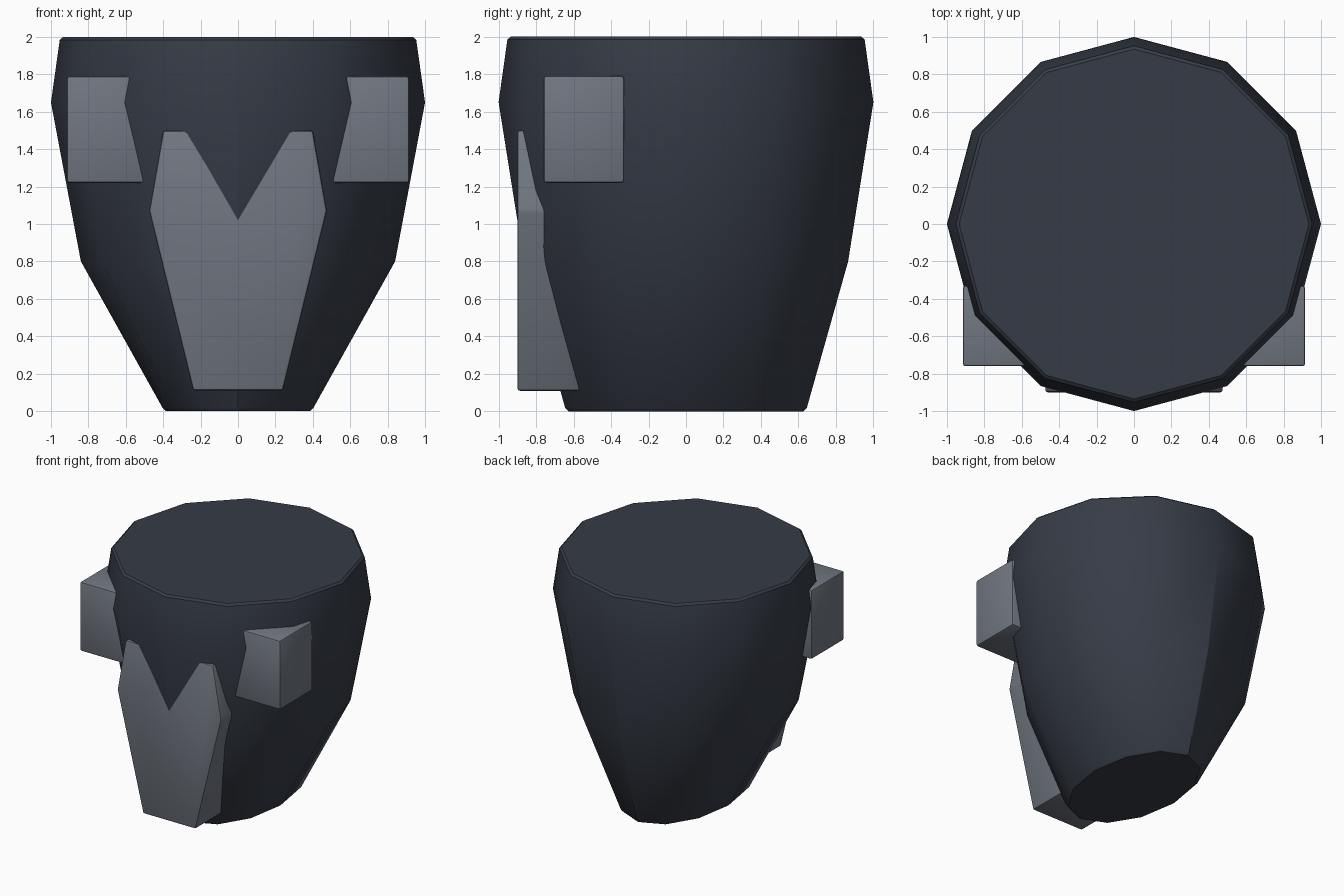
import bpy, bmesh, math

cube = bpy.data.objects.get("Cube")
if cube:
    bpy.data.objects.remove(cube, do_unlink=True)


def material(name, rgb):
    mat = bpy.data.materials.new(name)
    mat.use_nodes = True
    mat.diffuse_color = (*rgb, 1)
    mat.node_tree.nodes["Principled BSDF"].inputs["Base Color"].default_value = (*rgb, 1)
    return mat


dark = material("dark slate", (0.037, 0.045, 0.062))
grey = material("steel grey", (0.165, 0.185, 0.22))


def loft(name, rings, mat, bevel=0):
    """Skin a stack of equal-length rings and cap both ends."""
    bm = bmesh.new()
    loops = [[bm.verts.new(p) for p in ring] for ring in rings]
    for a, b in zip(loops, loops[1:]):
        for i in range(len(a)):
            j = (i + 1) % len(a)
            bm.faces.new((a[i], a[j], b[j], b[i]))
    bm.faces.new(loops[0][::-1])
    bm.faces.new(loops[-1])
    bmesh.ops.recalc_face_normals(bm, faces=bm.faces)
    if bevel:
        bmesh.ops.bevel(bm, geom=bm.edges[:], offset=bevel, segments=2,
                        profile=0.5, affect='EDGES')
    mesh = bpy.data.meshes.new(name)
    bm.to_mesh(mesh)
    bm.free()
    mesh.materials.append(mat)
    obj = bpy.data.objects.new(name, mesh)
    bpy.context.collection.objects.link(obj)
    bpy.ops.object.select_all(action='DESELECT')
    obj.select_set(True)
    bpy.context.view_layer.objects.active = obj
    bpy.ops.object.shade_smooth_by_angle(angle=math.radians(30))
    return obj


# Twelve-sided body: x radius, y radius, height
SIDES = 12
profile = [(0.385, 0.625, 0), (0.405, 0.645, 0.02), (0.84, 0.865, 0.8),
           (1, 1, 1.65), (0.953, 0.953, 1.985), (0.935, 0.935, 2)]
turns = [2 * math.pi * i / SIDES for i in range(SIDES)]
loft("body", [[(rx * math.cos(t), ry * math.sin(t), z) for t in turns]
              for rx, ry, z in profile], dark)

# Tapered front plate, its upper middle sunk into the body
half = [(0.24, 0.11), (0.475, 1.07), (0.4, 1.5)]
outline = half + [(-x, z) for x, z in reversed(half)]
loft("front_plate", [[(x, y, z) for x, z in outline] for y in (-0.9, -0.5)],
     grey, 0.014)

# Side blocks
for side, sign in (("left", 1), ("right", -1)):
    xs, ys = (0.48 * sign, 0.915 * sign), (-0.76, -0.33)
    corners = [(xs[0], ys[0]), (xs[1], ys[0]), (xs[1], ys[1]), (xs[0], ys[1])]
    loft(side + "_block", [[(x, y, z) for x, y in corners] for z in (1.22, 1.79)],
         grey, 0.014)
